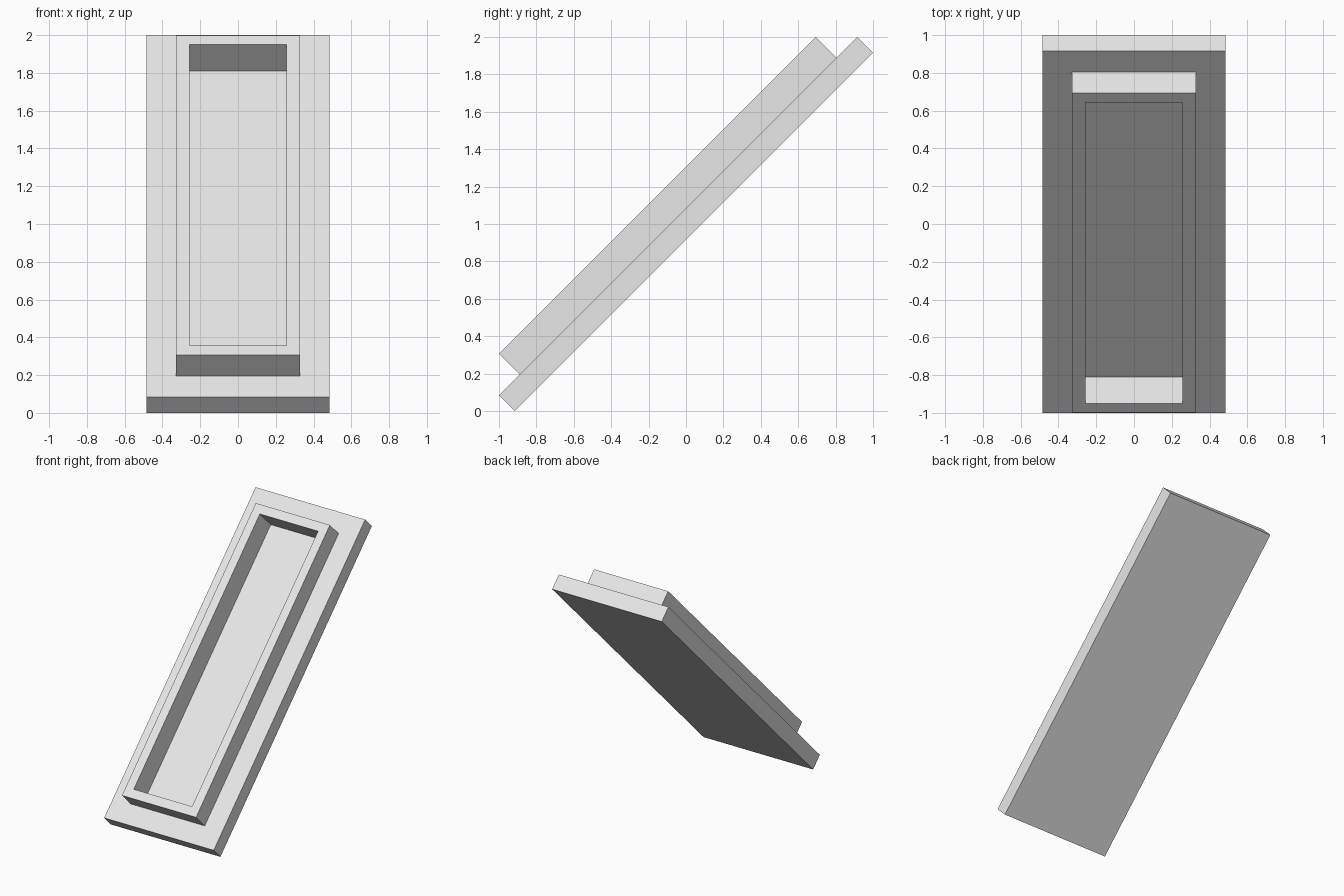
import bpy
import bmesh
import math
from mathutils import Matrix, Vector

cube = bpy.data.objects.get("Cube")
if cube:
    bpy.data.objects.remove(cube, do_unlink=True)

WIDTH, LENGTH, THICKNESS = 0.97, 2.708, 0.12
LEDGE, FRAME_HEIGHT = 0.157, 0.156
RIM, POCKET_DEPTH = 0.07, 0.196

# Plain grey finish
grey = bpy.data.materials.new("light_grey")
grey.use_nodes = True
colour = (0.8, 0.8, 0.8, 1)
grey.diffuse_color = colour
grey.node_tree.nodes["Principled BSDF"].inputs["Base Color"].default_value = colour


def step(bm, face, inset, rise):
    """Inset a face, then raise or sink it with straight walls."""
    bmesh.ops.inset_region(bm, faces=[face], thickness=inset, use_even_offset=True)
    result = bmesh.ops.extrude_discrete_faces(bm, faces=[face])
    moved = result["faces"][0]
    bmesh.ops.translate(bm, verts=moved.verts, vec=Vector((0, 0, rise)))
    return moved


# Base slab
bm = bmesh.new()
bmesh.ops.create_cube(bm, size=1, matrix=Matrix.Diagonal((WIDTH, LENGTH, THICKNESS, 1)))
bm.normal_update()
top = max(bm.faces, key=lambda f: f.calc_center_median().z)

# Raised frame, then the pocket sunk inside its rim
top = step(bm, top, LEDGE, FRAME_HEIGHT)
bm.normal_update()
step(bm, top, RIM, -POCKET_DEPTH)
bmesh.ops.recalc_face_normals(bm, faces=bm.faces)

mesh = bpy.data.meshes.new("framed_panel")
bm.to_mesh(mesh)
bm.free()
mesh.materials.append(grey)

# Lean the panel back
panel = bpy.data.objects.new("framed_panel", mesh)
panel.rotation_euler.x = math.radians(45)
panel.location.z = 1
bpy.context.collection.objects.link(panel)
